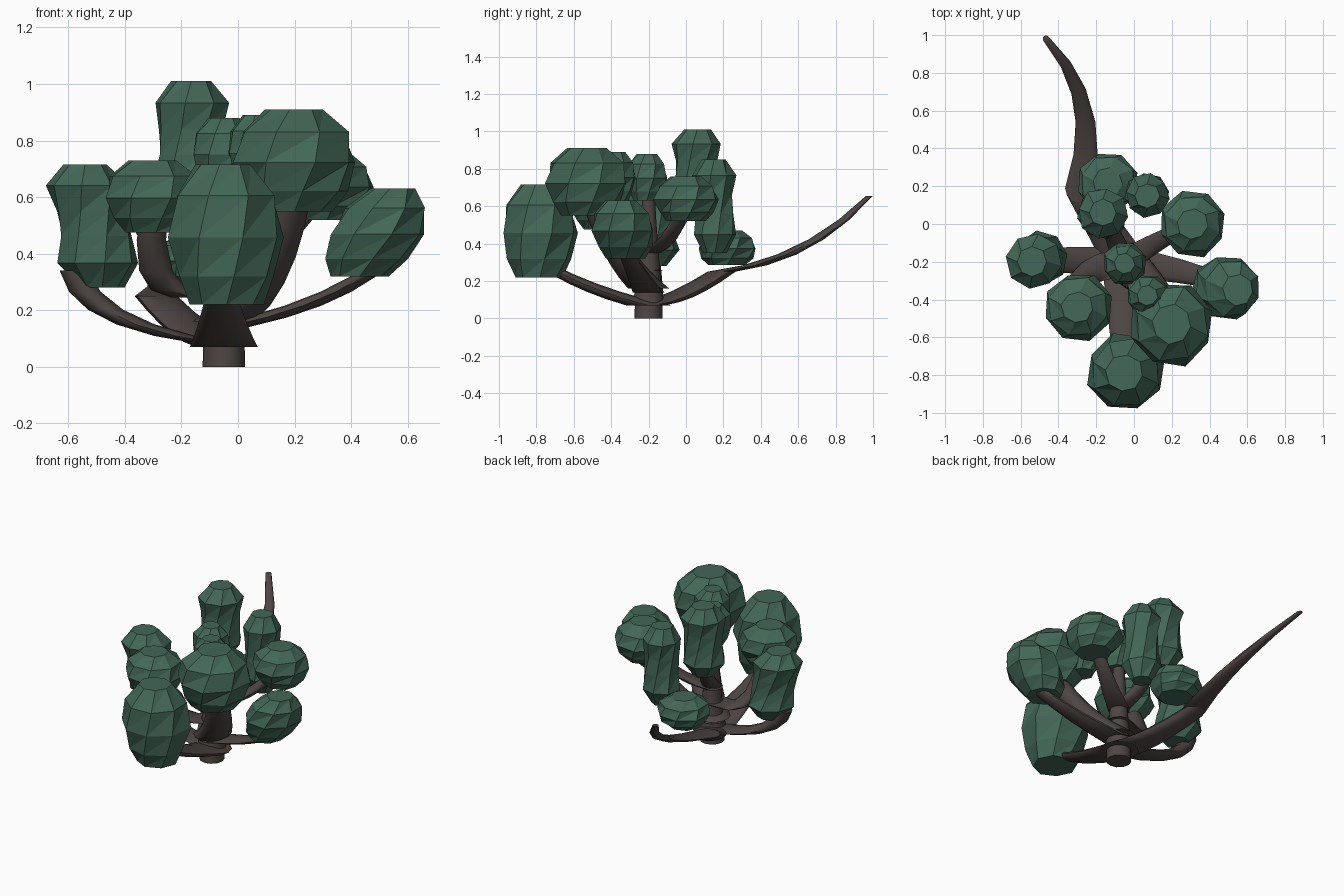
import bpy, bmesh, math, random
from mathutils import Vector

if "Cube" in bpy.data.objects:
    bpy.data.objects.remove(bpy.data.objects["Cube"])

random.seed(4)


def material(name, rgb):
    m = bpy.data.materials.new(name)
    m.diffuse_color = (*rgb, 1)
    m.use_nodes = True
    m.node_tree.nodes["Principled BSDF"].inputs["Base Color"].default_value = m.diffuse_color
    return m


BARK = material("bark", (0.075, 0.06, 0.056))
LEAF = material("leaf_green", (0.055, 0.135, 0.095))


def stack(name, rings, sides, mat, twist=0.0, jitter=0.0):
    """Loft a stack of horizontal rings, each (centre, radius)."""
    bm = bmesh.new()
    loops = []
    for i, (c, r) in enumerate(rings):
        loop = []
        for k in range(sides):
            a = 2 * math.pi * (k + twist * i) / sides
            q = r * (1 + random.uniform(-jitter, jitter))
            loop.append(bm.verts.new(c + Vector((math.cos(a), math.sin(a), 0)) * q))
        loops.append(loop)
    for lo, hi in zip(loops, loops[1:]):
        for k in range(sides):
            n = (k + 1) % sides
            if twist:
                bm.faces.new((lo[k], lo[n], hi[k]))
                bm.faces.new((lo[n], hi[n], hi[k]))
            else:
                bm.faces.new((lo[k], lo[n], hi[n], hi[k]))
    bm.faces.new(loops[0][::-1])
    bm.faces.new(loops[-1])
    bmesh.ops.recalc_face_normals(bm, faces=bm.faces)
    me = bpy.data.meshes.new(name)
    bm.to_mesh(me)
    bm.free()
    me.materials.append(mat)
    ob = bpy.data.objects.new(name, me)
    bpy.context.collection.objects.link(ob)
    return ob


def branch(name, start, mid, end, r0, r1, steps=5):
    """Tapered limb on a parabola through three points."""
    a, b, c = Vector(start), Vector(mid), Vector(end)
    rings = []
    for i in range(steps + 1):
        t = i / steps
        p = a * (2 * t - 1) * (t - 1) + b * 4 * t * (1 - t) + c * t * (2 * t - 1)
        rings.append((p, r0 + (r1 - r0) * t))
    ob = stack(name, rings, 12, BARK)
    bpy.ops.object.select_all(action='DESELECT')
    ob.select_set(True)
    bpy.context.view_layer.objects.active = ob
    bpy.ops.object.shade_smooth_by_angle(angle=math.radians(50))


# Ring heights and widths shared by all clumps: round ones and tall waisted ones
ROUND = ((0, .62), (.2, .85), (.48, 1.03), (.78, .9), (1, .48))
TALL = ((0, .52), (.2, 1), (.42, .9), (.62, .87), (.83, 1), (1, .55))


def clump(name, low, high, r, profile=ROUND):
    """Faceted leaf clump with strongly twisted rings, giving zigzag creases."""
    a, b = Vector(low), Vector(high)
    stack(name, [(a.lerp(b, t), r * s) for t, s in profile], 8, LEAF, 1.2, .05)


# Trunk and limbs
hub = Vector((-.05, -.2, 0))


def at(z):
    return hub + Vector((0, 0, z))


branch("trunk_base", at(0), at(.05), at(.1), .075, .073, 2)
branch("trunk", at(.08), at(.3), at(.72), .085, .03)
branch("front_branch", at(.07), (-.055, -.5, .165), (-.06, -.76, .29), .12, .045)
branch("back_branch", at(.075), (-.16, -.02, .13), (-.29, .19, .25), .11, .075)
branch("back_branch_tip", (-.29, .19, .25), (-.27, .62, .38), (-.465, .98, .655), .075, .018)
branch("left_branch", at(.08), (-.42, -.19, .175), (-.58, -.19, .34), .08, .05)
branch("right_branch", at(.14), (.29, -.26, .24), (.53, -.34, .385), .085, .035)
branch("upper_front_branch", at(.16), (.1, -.35, .34), (.2, -.5, .62), .11, .06)
branch("upper_left_branch", at(.26), (-.27, -.28, .3), (-.29, -.42, .6), .08, .045)
branch("upper_right_branch", at(.35), (.15, -.08, .45), (.3, -.01, .62), .065, .03)
branch("upper_back_branch", at(.36), (-.12, -.04, .51), (-.16, .06, .75), .06, .025)

# Leaf clumps
clump("left_clump", (-.48, -.18, .28), (-.54, -.2, .715), .145, TALL)
clump("front_left_clump", (-.29, -.44, .475), (-.3, -.44, .73), .175)
clump("front_clump", (-.04, -.78, .22), (-.05, -.79, .715), .205)
clump("right_clump", (.43, -.32, .32), (.55, -.35, .63), .168)
clump("large_upper_clump", (.2, -.53, .55), (.2, -.53, .91), .22)
clump("back_right_clump", (.315, 0, .52), (.31, 0, .76), .172)
clump("slim_back_clump", (.07, .155, .35), (.07, .15, .85), .118, TALL)
clump("low_back_clump", (-.14, .22, .285), (-.14, .22, .47), .162)
clump("top_clump", (-.165, .05, .56), (-.165, .06, 1.01), .132, TALL)
clump("centre_clump", (-.05, -.21, .63), (-.05, -.21, .88), .113)
clump("small_upper_clump", (.08, -.38, .63), (.07, -.38, .89), .113)
